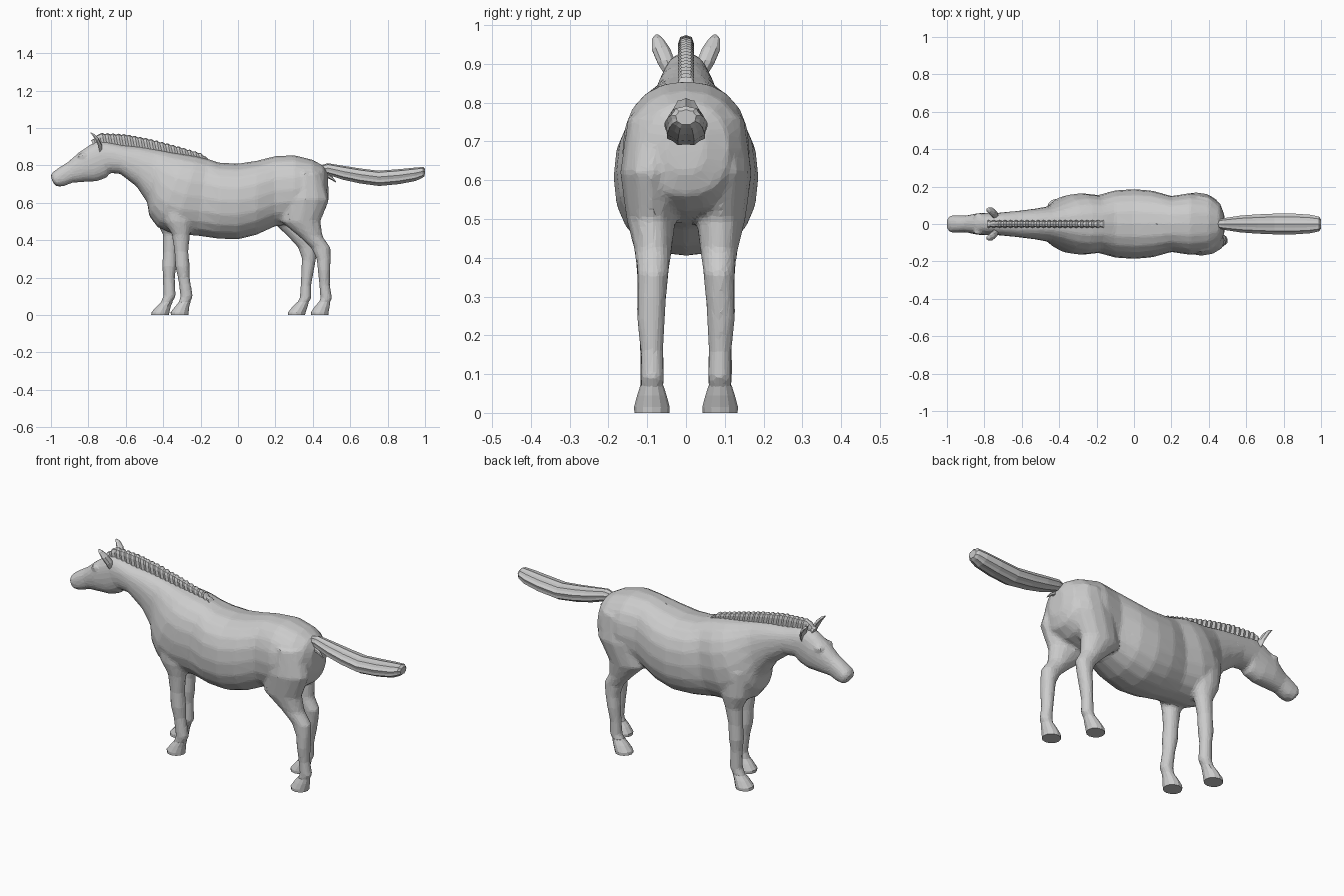
import bpy
import bmesh
import math
from mathutils import Vector

cube = bpy.data.objects.get("Cube")
if cube:
    bpy.data.objects.remove(cube, do_unlink=True)

coat = bpy.data.materials.new("grey coat")
coat.use_nodes = True
coat.diffuse_color = (0.6, 0.6, 0.6, 1)
coat.node_tree.nodes["Principled BSDF"].inputs["Base Color"].default_value = coat.diffuse_color


def curve_power(value, power):
    return math.copysign(abs(value) ** (2 / power), value)


def ring(centre, u, v, sides=16, power=2.0, ripple=0.0, cup=1.0):
    """Closed cross-section spanned by the half-axes u and v."""
    points = []
    for i in range(sides):
        angle = math.tau * i / sides
        a, b = curve_power(math.cos(angle), power), curve_power(math.sin(angle), power)
        if a < 0:
            a *= cup
        scale = 1 - ripple * (i % 2)
        points.append(Vector(centre) + (Vector(u) * a + Vector(v) * b) * scale)
    return points


def loft(bm, rings):
    """Skin a row of rings and cap both ends."""
    rows = [[bm.verts.new(p) for p in points] for points in rings]
    faces = [bm.faces.new(rows[0]), bm.faces.new(rows[-1])]
    count = len(rows[0])
    for lower, upper in zip(rows, rows[1:]):
        for i in range(count):
            j = (i + 1) % count
            faces.append(bm.faces.new((lower[i], lower[j], upper[j], upper[i])))
    bmesh.ops.recalc_face_normals(bm, faces=faces)


def finish(name, bm):
    mesh = bpy.data.meshes.new(name)
    bm.to_mesh(mesh)
    bm.free()
    mesh.materials.append(coat)
    obj = bpy.data.objects.new(name, mesh)
    bpy.context.collection.objects.link(obj)
    return obj


def profile_ring(station, **options):
    """Ring between a top and a bottom point of the side profile."""
    top_x, top_z, low_x, low_z, width = station
    top, low = Vector((top_x, 0, top_z)), Vector((low_x, 0, low_z))
    return ring((top + low) / 2, (top - low) / 2, (0, width, 0), **options)


def leg_ring(station, side, stride):
    """Level ring of a leg; one side of each pair steps forward."""
    z, x, depth, y, width = station
    if side > 0:
        x -= stride * (1 - z / 0.8)
    return ring((x, side * y, z), (depth, 0, 0), (0, width, 0), sides=12)


# Torso, neck and head: top x, top z, bottom x, bottom z, half width
torso = [
    (.48, .76, .485, .62, .05), (.455, .80, .465, .56, .11),
    (.40, .83, .41, .52, .15), (.30, .855, .30, .49, .165),
    (.20, .85, .20, .475, .15), (.10, .825, .10, .43, .178),
    (0, .81, 0, .405, .187), (-.10, .815, -.10, .408, .18),
    (-.16, .835, -.22, .425, .155), (-.22, .85, -.34, .43, .165),
    (-.28, .86, -.43, .47, .155), (-.35, .87, -.475, .53, .125),
    (-.43, .885, -.485, .60, .095), (-.52, .90, -.54, .685, .082),
    (-.62, .91, -.63, .755, .07), (-.70, .925, -.69, .76, .063),
]
head = [
    (-.755, .93, -.70, .735, .06), (-.80, .905, -.755, .715, .06),
    (-.85, .87, -.82, .712, .058), (-.91, .818, -.885, .708, .045),
    (-.955, .79, -.93, .69, .046), (-.99, .765, -.965, .686, .046),
    (-1.003, .745, -.985, .70, .032),
]

# Legs: z, x, half depth, y, half width
hind_leg = [
    (.76, .36, .09, .08, .07), (.62, .36, .128, .09, .08),
    (.50, .335, .107, .09, .064), (.42, .39, .064, .085, .049),
    (.36, .443, .053, .085, .041), (.30, .458, .038, .088, .038),
    (.24, .46, .034, .09, .037), (.16, .463, .029, .088, .030),
    (.09, .472, .032, .087, .031), (.045, .452, .03, .088, .03),
]
front_leg = [
    (.64, -.34, .09, .08, .07), (.50, -.32, .078, .09, .058),
    (.43, -.305, .048, .09, .043), (.34, -.303, .038, .09, .036),
    (.26, -.297, .039, .09, .038), (.20, -.29, .032, .089, .031),
    (.10, -.274, .034, .088, .032), (.045, -.296, .03, .088, .03),
]
hind_hoof = [(.07, .462, .03, .088, .03), (.045, .45, .04, .088, .038),
             (.015, .437, .047, .088, .046), (0, .437, .046, .088, .045)]
front_hoof = [(.07, -.284, .03, .088, .03), (.045, -.299, .038, .088, .038),
              (.015, -.312, .048, .088, .046), (0, -.312, .047, .088, .045)]

# Body, legs and eyelids fused into one faceted skin
body_mesh = bmesh.new()
loft(body_mesh, [profile_ring(s, sides=20, power=2.3) for s in torso + head])
for side in (-1, 1):
    for leg, stride in ((hind_leg, .125), (front_leg, .105)):
        loft(body_mesh, [leg_ring(s, side, stride) for s in leg])
    lid = [(-.855, .006), (-.843, .014), (-.825, .016), (-.81, .007)]
    loft(body_mesh, [ring((x, side * .045, .853), (0, 0, r), (0, r, 0), sides=8) for x, r in lid])
body = finish("body", body_mesh)

remesh = body.modifiers.new("fuse", "REMESH")
remesh.mode = "VOXEL"
remesh.voxel_size = .01
smooth = body.modifiers.new("soften", "SMOOTH")
smooth.factor = .5
smooth.iterations = 4
decimate = body.modifiers.new("facets", "DECIMATE")
decimate.ratio = .15

# Hooves
for side, label in ((-1, "right"), (1, "left")):
    for place, hoof, stride in (("hind", hind_hoof, .125), ("front", front_hoof, .105)):
        bm = bmesh.new()
        loft(bm, [leg_ring(s, side, stride) for s in hoof])
        finish(f"{label}_{place}_hoof", bm)

# Cupped ears, open towards the nose
ear = [(-.74, .036, .865, .018, .016), (-.747, .050, .90, .02, .024),
       (-.762, .064, .935, .018, .025), (-.78, .073, .962, .012, .016),
       (-.79, .075, .974, .004, .005)]
for side, label in ((-1, "right"), (1, "left")):
    bm = bmesh.new()
    loft(bm, [ring((x, side * y, z), (d, 0, d / 2), (0, w, 0), sides=10, cup=-.2)
              for x, y, z, d, w in ear])
    finish(f"{label}_ear", bm)


def along(points, x):
    """Height of a polyline at x."""
    for (x0, z0), (x1, z1) in zip(points, points[1:]):
        if x <= x1:
            return z0 + (z1 - z0) * (x - x0) / (x1 - x0)
    return points[-1][1]


# Upright mane made of clumps
crest = [(-.785, .935), (-.74, .975), (-.60, .968), (-.47, .943),
         (-.31, .90), (-.20, .868), (-.14, .825)]
root = [(-.785, .90), (-.47, .865), (-.14, .81)]
clumps = 44
stations = []
for i in range(clumps + 1):
    x = -.785 + .645 * i / clumps
    dip = .006 * (i % 2)
    stations.append((x, along(crest, x) - dip, x + .015, along(root, x), .021 - dip))
bm = bmesh.new()
loft(bm, [profile_ring(s, sides=10, power=3) for s in stations])
finish("mane", bm)

# Ridged tail held out behind
tail = [
    (.44, .80, .45, .76, .02), (.48, .812, .49, .745, .032),
    (.57, .797, .56, .722, .045), (.66, .783, .65, .702, .052),
    (.75, .772, .755, .688, .056), (.86, .78, .86, .698, .056),
    (.94, .788, .95, .715, .05), (.99, .792, .985, .732, .04),
    (1.0, .782, .998, .742, .027),
]
bm = bmesh.new()
loft(bm, [profile_ring(s, sides=18, ripple=.1, power=2.2) for s in tail])
finish("tail", bm)

# Loose wisp under the tail root
bm = bmesh.new()
loft(bm, [ring((x, -.015, z), (0, 0, r), (0, r, 0), sides=6)
          for x, z, r in ((.47, .75, .012), (.505, .73, .01), (.525, .71, .003))])
finish("tail_wisp", bm)
